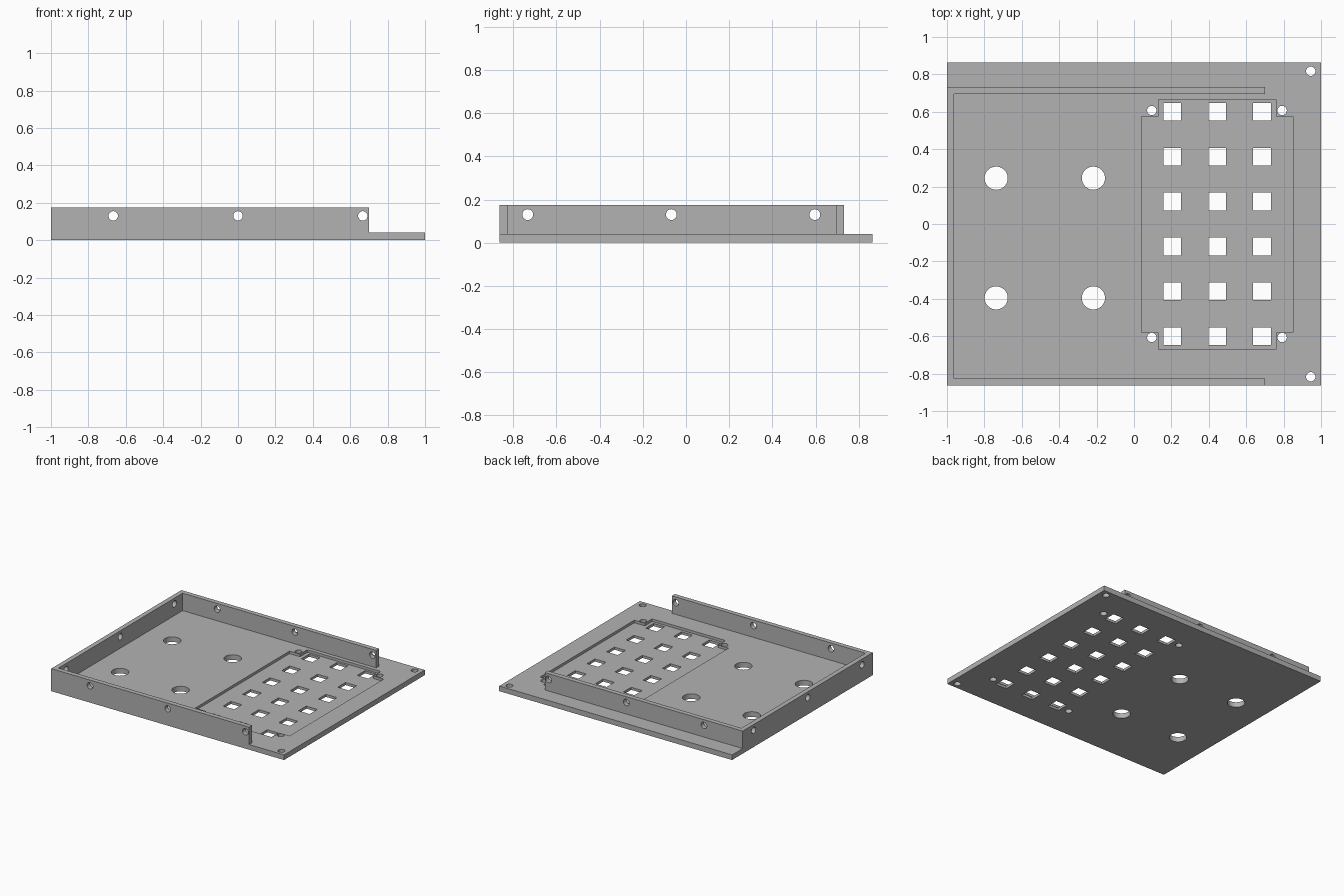
import bpy, bmesh, math
from mathutils import Matrix, Vector

cube = bpy.data.objects.get("Cube")
if cube:
    bpy.data.objects.remove(cube, do_unlink=True)

GREY = (0.448, 0.448, 0.448, 1)
grey = bpy.data.materials.new("plain grey")
grey.use_nodes = True
grey.diffuse_color = GREY
grey.node_tree.nodes["Principled BSDF"].inputs["Base Color"].default_value = GREY

BASE_TOP, WALL_TOP, WALL = 0.04, 0.175, 0.037
HOLE = 0.025


def make_object(name, bm):
    bmesh.ops.recalc_face_normals(bm, faces=bm.faces)
    mesh = bpy.data.meshes.new(name)
    bm.to_mesh(mesh)
    bm.free()
    mesh.materials.append(grey)
    obj = bpy.data.objects.new(name, mesh)
    bpy.context.collection.objects.link(obj)
    return obj


def prism(name, outline, low, high):
    """Outline in plan, extruded upwards."""
    bm = bmesh.new()
    face = bm.faces.new([bm.verts.new((x, y, low)) for x, y in outline])
    top = bmesh.ops.extrude_face_region(bm, geom=[face])["geom"]
    bmesh.ops.translate(bm, vec=(0, 0, high - low),
                        verts=[v for v in top if isinstance(v, bmesh.types.BMVert)])
    return make_object(name, bm)


def add_pin(bm, place, radius, axis, length=0.3):
    """Round cutter along an axis."""
    turn = Vector((0, 0, 1)).rotation_difference(Vector(axis)).to_matrix().to_4x4()
    bmesh.ops.create_cone(bm, cap_ends=True, segments=32, radius1=radius,
                          radius2=radius, depth=length,
                          matrix=Matrix.Translation(place) @ turn)


def cut(obj, cutter):
    """Subtract the cutter, bake the result and drop the cutter."""
    cutter.hide_render = True
    mod = obj.modifiers.new("cut", "BOOLEAN")
    mod.operation, mod.solver, mod.object = "DIFFERENCE", "EXACT", cutter
    bpy.context.view_layer.update()
    baked = bpy.data.meshes.new_from_object(
        obj.evaluated_get(bpy.context.evaluated_depsgraph_get()))
    obj.modifiers.clear()
    obj.data = baked
    bpy.data.objects.remove(cutter, do_unlink=True)


# Base plate
base = prism("base_plate", [(-1, -0.863), (1, -0.863), (1, 0.863), (-1, 0.863)], 0, BASE_TOP)

# Shallow recess with notched corners
left, right, front, back = 0.04, 0.85, -0.67, 0.665
n = 0.09
cut(base, prism("recess_cutter", [
    (left + n, front), (right - n, front), (right - n, front + n), (right, front + n),
    (right, back - n), (right - n, back - n), (right - n, back), (left + n, back),
    (left + n, back - n), (left, back - n), (left, front + n), (left + n, front + n)],
    0.02, 0.1))

# Square windows, large round holes and screw holes through the plate
bm = bmesh.new()
for col in range(3):
    for row in range(6):
        place = (0.205 + 0.24 * col, -0.6 + 0.24 * row, 0)
        bmesh.ops.create_cube(bm, size=1, matrix=Matrix.Translation(place)
                              @ Matrix.Diagonal((0.095, 0.095, 0.3, 1)))
for x in (-0.737, -0.217):
    for y in (-0.395, 0.245):
        add_pin(bm, (x, y, 0), 0.062, (0, 0, 1))
for x, y in ((0.095, 0.607), (0.792, 0.607), (0.945, 0.817)):
    for side in (-1, 1):
        add_pin(bm, (x, y * side, 0), HOLE, (0, 0, 1))
cut(base, make_object("plate_hole_cutter", bm))

# Three-sided wall
w_front, w_back, w_end = -0.863, 0.733, 0.7
walls = prism("walls", [
    (-1, w_front), (w_end, w_front), (w_end, w_front + WALL), (-1 + WALL, w_front + WALL),
    (-1 + WALL, w_back - WALL), (w_end, w_back - WALL), (w_end, w_back), (-1, w_back)],
    BASE_TOP, WALL_TOP)

# Screw holes through the walls
bm = bmesh.new()
for step in (-1, 0, 1):
    for y in (w_front, w_back):
        add_pin(bm, (0.667 * step, y, 0.13), HOLE, (0, 1, 0), 0.15)
    add_pin(bm, (-1, -0.068 + 0.665 * step, 0.13), HOLE, (1, 0, 0), 0.15)
cut(walls, make_object("wall_hole_cutter", bm))

# Smooth hole walls, sharp edges elsewhere
bpy.ops.object.select_all(action="DESELECT")
for obj in (base, walls):
    obj.select_set(True)
bpy.context.view_layer.objects.active = base
bpy.ops.object.shade_smooth_by_angle(angle=math.radians(30))
